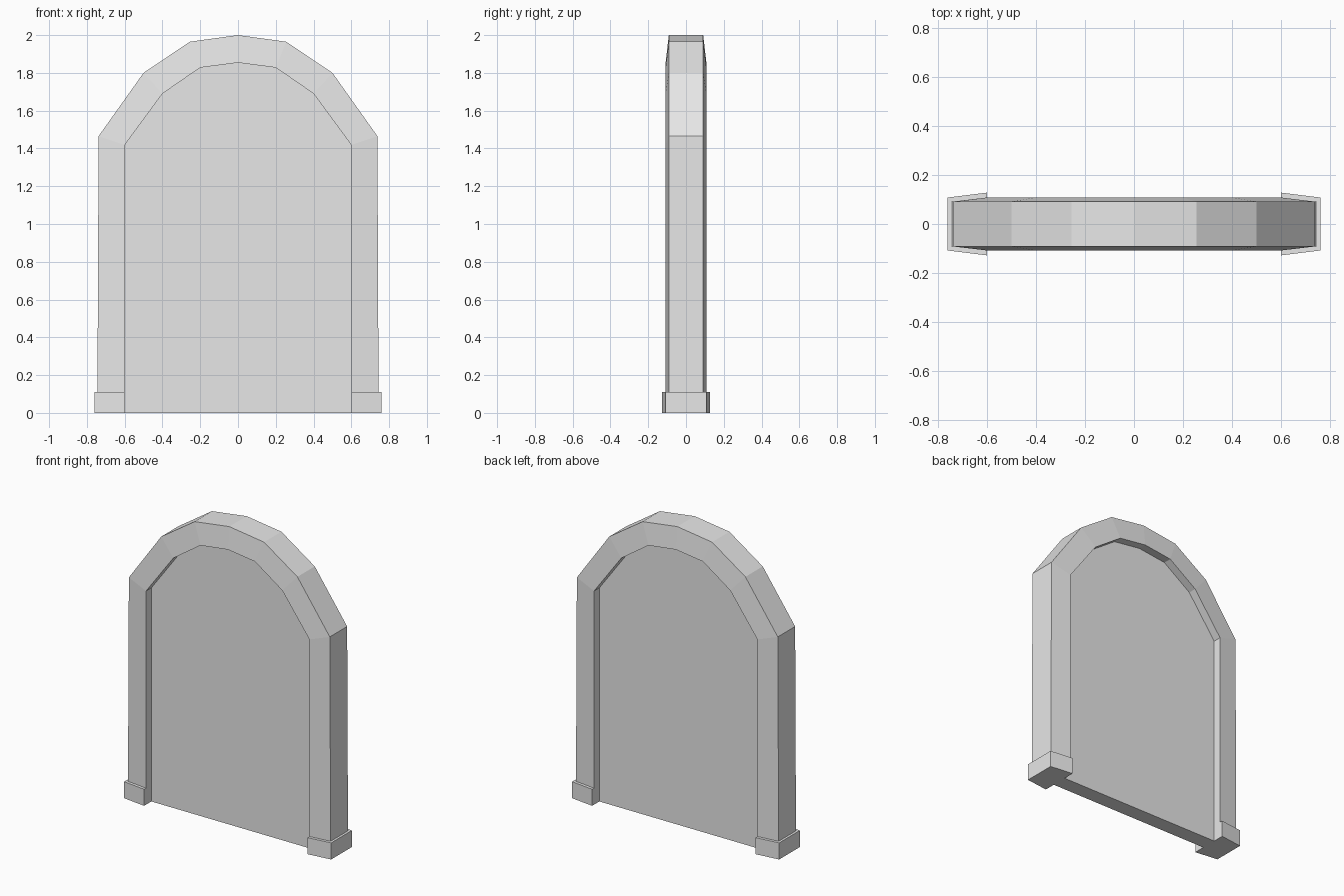
import bpy
import bmesh

cube = bpy.data.objects.get("Cube")
if cube:
    bpy.data.objects.remove(cube, do_unlink=True)

# Single stone grey for every part
stone = bpy.data.materials.new("stone_grey")
stone.use_nodes = True
GREY = (0.8, 0.8, 0.8, 1.0)
stone.diffuse_color = GREY
stone.node_tree.nodes["Principled BSDF"].inputs["Base Color"].default_value = GREY

FOOT_TOP = 0.11
FRAME_IN, FRAME_OUT = 0.108, 0.091   # frame half depth at inner and outer edge
PANEL_HALF = 0.052                   # panel half depth


def mirrored(half):
    """Complete a right-to-centre outline with its left half."""
    return half + [(-x, z) for x, z in reversed(half[:-1])]


def loft(name, rings):
    """Join equal-sized rings of points into a closed solid with end caps."""
    bm = bmesh.new()
    loops = [[bm.verts.new(p) for p in ring] for ring in rings]
    n = len(loops[0])
    for a, b in zip(loops, loops[1:]):
        for i in range(n):
            j = (i + 1) % n
            bm.faces.new((a[i], a[j], b[j], b[i]))
    bm.faces.new(loops[0])
    bm.faces.new(loops[-1])
    bmesh.ops.recalc_face_normals(bm, faces=bm.faces)
    mesh = bpy.data.meshes.new(name)
    bm.to_mesh(mesh)
    bm.free()
    mesh.materials.append(stone)
    obj = bpy.data.objects.new(name, mesh)
    bpy.context.collection.objects.link(obj)
    return obj


# Arched outlines, from the foot on +x up to the crown
outer = mirrored([(0.744, FOOT_TOP), (0.738, 1.465), (0.5, 1.8), (0.255, 1.965), (0, 2.0)])
inner = mirrored([(0.6, FOOT_TOP), (0.6, 1.418), (0.4, 1.69), (0.2, 1.828), (0, 1.854)])

# Frame: bevelled section swept along the arch
loft("arch_frame", [
    [(ox, -FRAME_OUT, oz), (ix, -FRAME_IN, iz), (ix, FRAME_IN, iz), (ox, FRAME_OUT, oz)]
    for (ox, oz), (ix, iz) in zip(outer, inner)])

# Recessed panel filling the arch down to the ground
panel = [(0.6, 0)] + inner[1:-1] + [(-0.6, 0)]
loft("recessed_panel", [[(x, y, z) for x, z in panel] for y in (-PANEL_HALF, PANEL_HALF)])

# Foot blocks, tapered in depth towards the outside
for side, name in ((1, "left_foot"), (-1, "right_foot")):
    plan = [(0.6, -0.128), (0.76, -0.108), (0.76, 0.108), (0.6, 0.128)]
    loft(name, [[(side * x, y, z) for x, y in plan] for z in (0, FOOT_TOP)])
